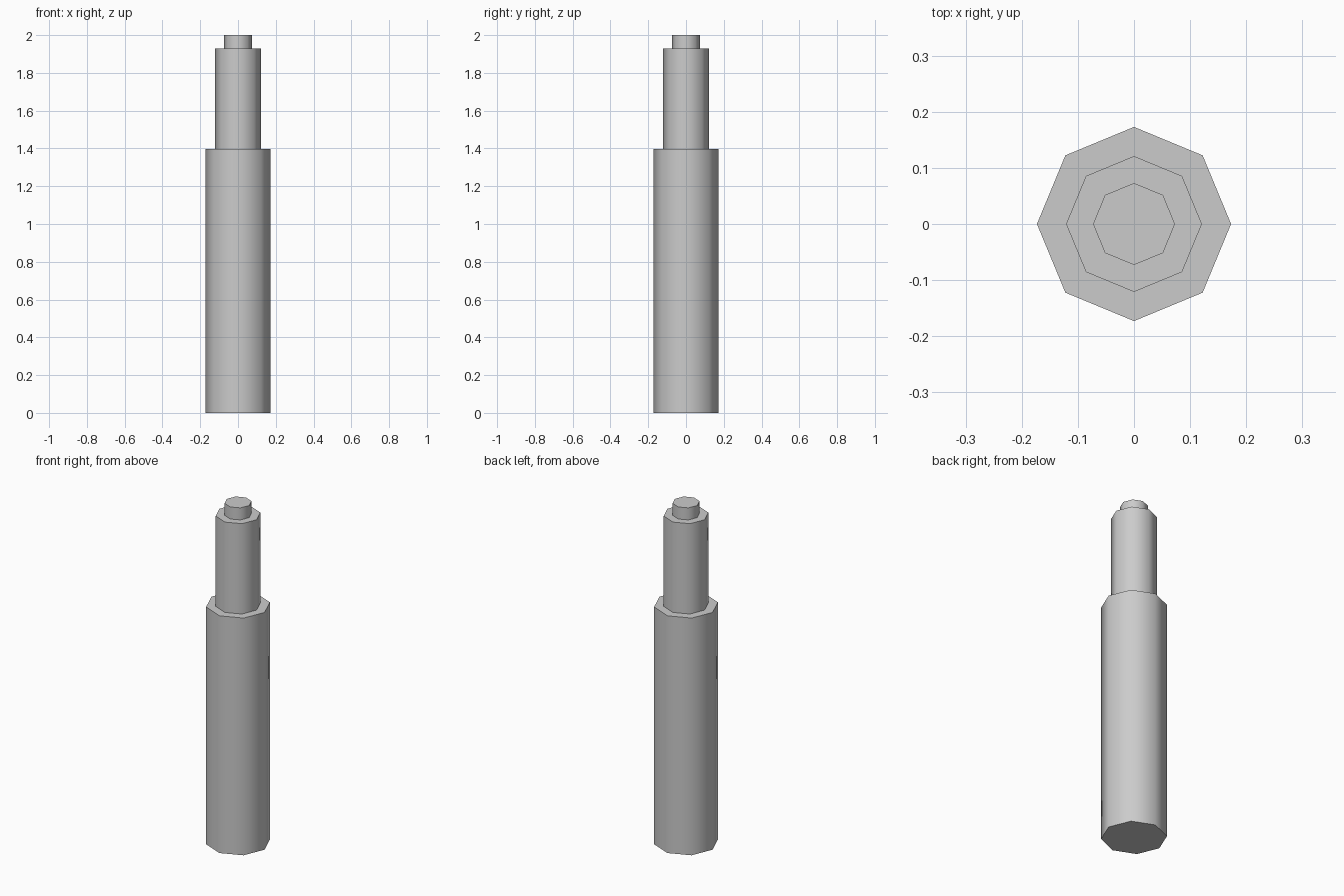
import bpy, bmesh, math

if "Cube" in bpy.data.objects:
    bpy.data.objects.remove(bpy.data.objects["Cube"])

SIDES = 8
# Stepped profile from bottom to top: (radius, height)
PROFILE = [(0.173, 0.0), (0.173, 1.397),      # wide handle
           (0.121, 1.397), (0.121, 1.929),    # narrower neck
           (0.073, 1.929), (0.073, 2.0)]      # small tip

bm = bmesh.new()


def ring(radius, z):
    step = math.tau / SIDES
    return [bm.verts.new((radius * math.cos(i * step), radius * math.sin(i * step), z))
            for i in range(SIDES)]


# Turn the profile into eight-sided walls and ledges
rings = [ring(r, z) for r, z in PROFILE]
for low, high in zip(rings, rings[1:]):
    for i in range(SIDES):
        j = (i + 1) % SIDES
        bm.faces.new((low[i], low[j], high[j], high[i]))

# End caps
bm.faces.new(rings[0][::-1])
bm.faces.new(rings[-1])

mesh = bpy.data.meshes.new("stepped_rod")
bm.to_mesh(mesh)
bm.free()
rod = bpy.data.objects.new("stepped_rod", mesh)
bpy.context.collection.objects.link(rod)

# Smooth walls, sharp steps
bpy.context.view_layer.objects.active = rod
rod.select_set(True)
bpy.ops.object.shade_smooth_by_angle(angle=math.radians(60))
